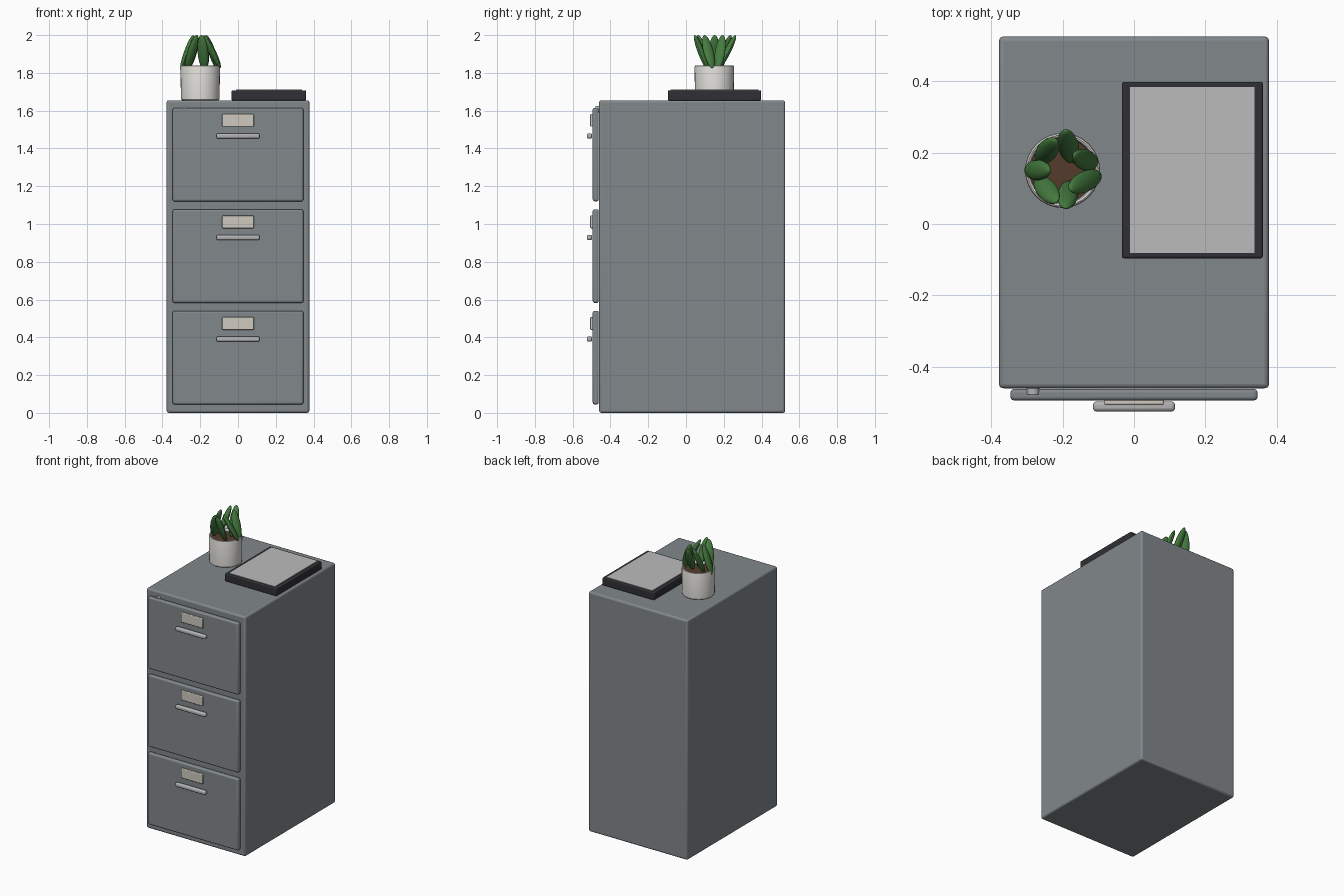
import bpy
from math import cos, sin, radians, pi
from mathutils import Matrix, Vector

if "Cube" in bpy.data.objects:
    bpy.data.objects.remove(bpy.data.objects["Cube"])


def material(name, r, g, b):
    m = bpy.data.materials.new(name)
    m.diffuse_color = (r, g, b, 1)
    m.use_nodes = True
    m.node_tree.nodes["Principled BSDF"].inputs["Base Color"].default_value = m.diffuse_color
    return m


STEEL = material("painted_steel", 0.22, 0.245, 0.26)
METAL = material("brushed_metal", 0.45, 0.45, 0.45)
CARD = material("card", 0.62, 0.58, 0.52)
DARK = material("dark_plastic", 0.03, 0.03, 0.035)
PAPER = material("paper", 0.5, 0.5, 0.5)
CERAMIC = material("ceramic", 0.75, 0.73, 0.7)
SOIL = material("soil", 0.09, 0.045, 0.025)
LEAF = material("leaf", 0.06, 0.2, 0.05)


def finish(ob, name, mat):
    ob.name = name
    ob.data.materials.append(mat)
    bpy.ops.object.shade_smooth_by_angle(angle=radians(35))
    return ob


def box(name, x, y, z, mat, bevel=0.0, segments=3):
    """Box from (min, max) ranges, with rounded edges."""
    bpy.ops.mesh.primitive_cube_add(size=1)
    ob = bpy.context.object
    size = [b - a for a, b in (x, y, z)]
    mid = Vector([(a + b) / 2 for a, b in (x, y, z)])
    ob.data.transform(Matrix.Diagonal((*size, 1)))
    ob.location = mid
    finish(ob, name, mat)
    if bevel:
        mod = ob.modifiers.new("bevel", 'BEVEL')
        mod.width = bevel
        mod.segments = segments
    return ob


def lathe(name, profile, centre, mat, n=32):
    """Closed surface of revolution around z; profile starts and ends on the axis."""
    verts = [(r * cos(2 * pi * i / n), r * sin(2 * pi * i / n), z)
             for r, z in profile for i in range(n)]
    faces = [(j * n + i, j * n + (i + 1) % n, (j + 1) * n + (i + 1) % n, (j + 1) * n + i)
             for j in range(len(profile) - 1) for i in range(n)]
    faces.append(tuple(reversed(range(n))))
    faces.append(tuple(range((len(profile) - 1) * n, len(profile) * n)))
    me = bpy.data.meshes.new(name)
    me.from_pydata(verts, [], faces)
    ob = bpy.data.objects.new(name, me)
    bpy.context.collection.objects.link(ob)
    bpy.ops.object.select_all(action='DESELECT')
    ob.select_set(True)
    bpy.context.view_layer.objects.active = ob
    ob.location = centre
    return finish(ob, name, mat)


# Cabinet carcass
box("cabinet_body", (-0.378, 0.378), (-0.46, 0.525), (0, 1.655), STEEL, 0.012)

# Three drawers, each with a card label and a bar handle
for i in range(3):
    z = 0.045 + 0.5375 * i
    box(f"drawer_front_{i + 1}", (-0.346, 0.346), (-0.494, -0.462), (z, z + 0.495), STEEL, 0.01)
    box(f"label_{i + 1}", (-0.084, 0.084), (-0.507, -0.49), (z + 0.395, z + 0.462), CARD, 0.005)
    box(f"handle_{i + 1}", (-0.115, 0.115), (-0.525, -0.497), (z + 0.332, z + 0.36), METAL, 0.01)

# Lock barrel above the top drawer
bpy.ops.mesh.primitive_cylinder_add(vertices=24, radius=0.018, depth=0.022,
                                    location=(-0.283, -0.467, 1.607), rotation=(pi / 2, 0, 0))
finish(bpy.context.object, "lock", METAL)

# Tray with a stack of paper on the top
box("tray", (-0.034, 0.361), (-0.096, 0.398), (1.654, 1.708), DARK, 0.006)
box("paper_stack", (-0.011, 0.338), (-0.081, 0.384), (1.67, 1.711), PAPER)

# Plant pot with a hollow rim, and soil
PX, PY = -0.2, 0.15
lathe("plant_pot", [(0.097, 1.655), (0.102, 1.66), (0.105, 1.83), (0.103, 1.837), (0.099, 1.84),
                    (0.094, 1.837), (0.091, 1.83), (0.089, 1.80)], (PX, PY, 0), CERAMIC)
lathe("soil", [(0.090, 1.79), (0.090, 1.818)], (PX, PY, 0), SOIL)

# Ring of seven flattened leaves; each lean is mirrored in x from its position
for i, tilt in enumerate((0.36, 0.48, 0.40, 0.34, 0.45, 0.38, 0.5)):
    a = radians(25 + i * 360 / 7)
    lean = pi - a
    bpy.ops.mesh.primitive_uv_sphere_add(segments=16, ring_count=12, radius=1)
    leaf = bpy.context.object
    leaf.data.transform(Matrix.Rotation(lean, 4, 'Z') @ Matrix.Rotation(tilt, 4, 'Y')
                        @ Matrix.Diagonal((0.017, 0.029, 0.1, 1)))
    top = max(v.co.z for v in leaf.data.vertices)
    leaf.location = (PX + 0.07 * cos(a), PY + 0.07 * sin(a), 2.0 - top)
    finish(leaf, f"leaf_{i + 1}", LEAF)
